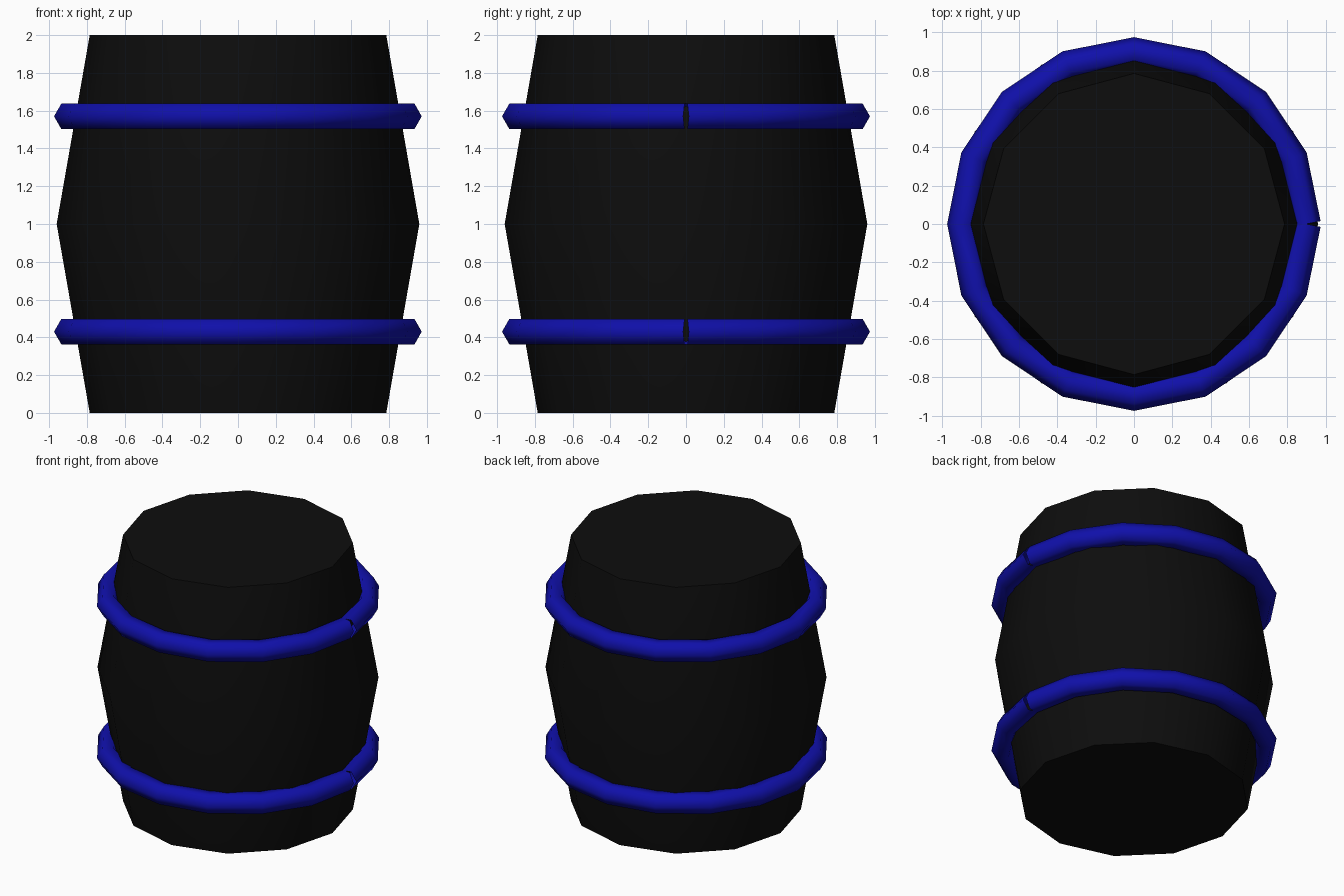
import bpy, bmesh, math
from mathutils import Vector

cube = bpy.data.objects.get("Cube")
if cube:
    bpy.data.objects.remove(cube, do_unlink=True)


def make_material(name, rgb):
    mat = bpy.data.materials.new(name)
    mat.use_nodes = True
    color = (*rgb, 1.0)
    mat.diffuse_color = color
    mat.node_tree.nodes["Principled BSDF"].inputs["Base Color"].default_value = color
    return mat


def loft(name, sections, mat, smooth_angle, capped):
    """Skin a row of closed cross-sections into one mesh object."""
    bm = bmesh.new()
    rows = [[bm.verts.new(p) for p in section] for section in sections]
    for a, b in zip(rows, rows[1:]):
        n = len(a)
        for i in range(n):
            j = (i + 1) % n
            bm.faces.new((a[i], a[j], b[j], b[i]))
    if capped:
        bm.faces.new(rows[0][::-1])
        bm.faces.new(rows[-1])
    bmesh.ops.recalc_face_normals(bm, faces=bm.faces)
    mesh = bpy.data.meshes.new(name)
    bm.to_mesh(mesh)
    bm.free()
    mesh.materials.append(mat)
    obj = bpy.data.objects.new(name, mesh)
    bpy.context.collection.objects.link(obj)
    bpy.ops.object.select_all(action='DESELECT')
    obj.select_set(True)
    bpy.context.view_layer.objects.active = obj
    bpy.ops.object.shade_smooth_by_angle(angle=math.radians(smooth_angle))
    return obj


def polar(radius, angle, z):
    return Vector((radius * math.cos(angle), radius * math.sin(angle), z))


black = make_material("black body", (0.004, 0.004, 0.004))
blue = make_material("blue hoop", (0.005, 0.005, 0.4))

# Barrel body: twelve sides, widest at mid height
SIDES = 12
profile = [(0.785, 0), (0.96, 1), (0.785, 2)]
loft("barrel_body",
     [[polar(r, math.tau * i / SIDES, z) for i in range(SIDES)] for r, z in profile],
     black, 40, True)

# Hoops: hexagonal tube bent into an open ring whose square-cut ends meet at +x
STEPS, TUBE_SIDES = 16, 6
RING, TUBE = 0.897, 0.077


def hoop(name, z):
    sections = []
    for k in range(STEPS + 1):
        angle = math.tau * k / STEPS
        half = math.pi / STEPS
        tilt = angle + (half if k == 0 else -half if k == STEPS else 0)
        centre = polar(RING, angle, z)
        section = []
        for i in range(TUBE_SIDES):
            t = math.tau * i / TUBE_SIDES
            section.append(centre + polar(TUBE * math.cos(t), tilt, TUBE * math.sin(t)))
        sections.append(section)
    return loft(name, sections, blue, 70, False)


hoop("lower_hoop", 0.43)
hoop("upper_hoop", 1.57)
